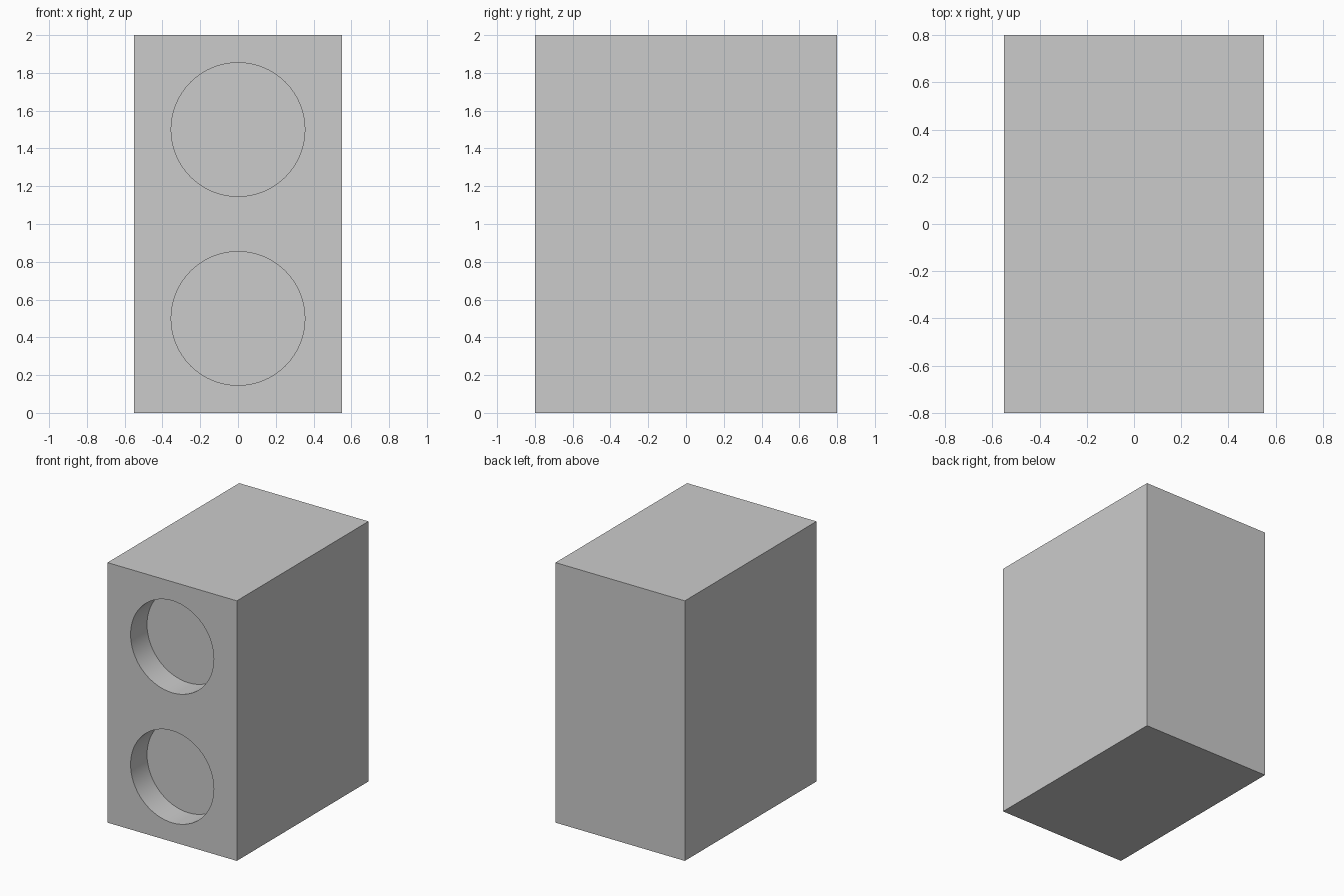
import bpy
import math

if "Cube" in bpy.data.objects:
    bpy.data.objects.remove(bpy.data.objects["Cube"])

W, D, H = 1.1, 1.6, 2.0
RADIUS, DEPTH = 0.354, 0.2

# Cabinet: plain box standing on the ground
bpy.ops.mesh.primitive_cube_add(size=1, location=(0, 0, H / 2))
cabinet = bpy.context.object
cabinet.name = "cabinet"
cabinet.scale = (W, D, H)
bpy.ops.object.transform_apply(location=False, rotation=False, scale=True)


def round_recess(name, z):
    """Cut a flat-bottomed round recess into the front face."""
    bpy.ops.mesh.primitive_cylinder_add(
        vertices=64, radius=RADIUS, depth=DEPTH * 2,
        location=(0, -D / 2, z), rotation=(math.pi / 2, 0, 0))
    cutter = bpy.context.object
    cutter.name = name
    cutter.hide_render = True
    cutter.display_type = 'WIRE'
    mod = cabinet.modifiers.new(name, 'BOOLEAN')
    mod.operation = 'DIFFERENCE'
    mod.solver = 'EXACT'
    mod.object = cutter
    bpy.context.view_layer.objects.active = cabinet
    bpy.ops.object.modifier_apply(modifier=mod.name)
    bpy.data.objects.remove(cutter, do_unlink=True)


# Two stacked recesses
for name, z in (("lower_recess", 0.5), ("upper_recess", 1.5)):
    round_recess(name, z)

# Smooth recess walls, sharp box edges
bpy.ops.object.select_all(action='DESELECT')
cabinet.select_set(True)
bpy.context.view_layer.objects.active = cabinet
bpy.ops.object.shade_smooth_by_angle(angle=math.radians(30))
